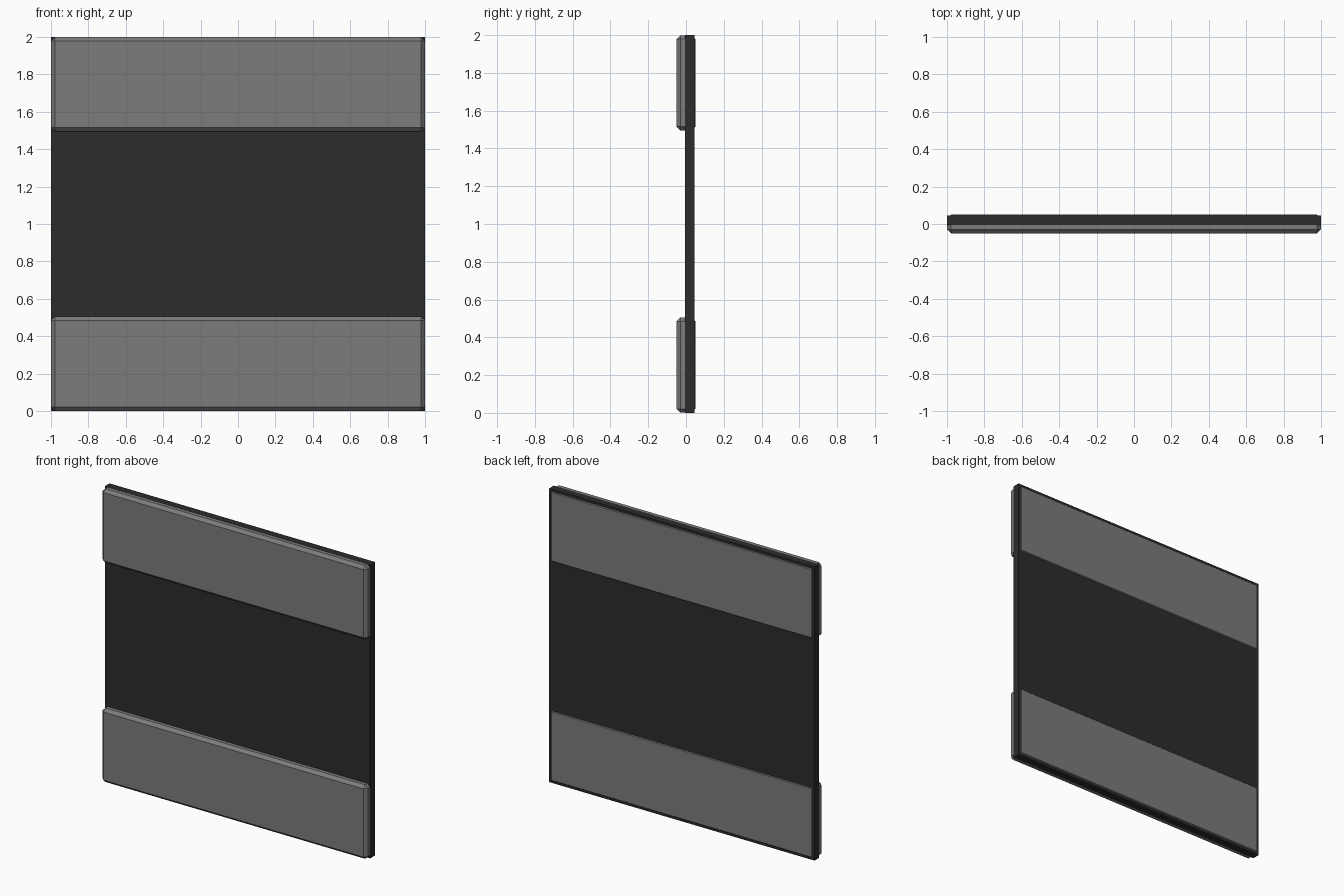
import bpy
import bmesh
from mathutils import Matrix

if "Cube" in bpy.data.objects:
    bpy.data.objects.remove(bpy.data.objects["Cube"])


def material(name, shade):
    mat = bpy.data.materials.new(name)
    mat.diffuse_color = (shade, shade, shade, 1.0)
    mat.use_nodes = True
    mat.node_tree.nodes["Principled BSDF"].inputs["Base Color"].default_value = mat.diffuse_color
    return mat


def box(name, size, centre, mat, chamfer=0.0):
    """Box centred at a point, with optional flat chamfers on every edge."""
    bm = bmesh.new()
    bmesh.ops.create_cube(bm, size=1.0, matrix=Matrix.Diagonal((*size, 1.0)))
    if chamfer:
        bmesh.ops.bevel(bm, geom=bm.edges[:], offset=chamfer, segments=1,
                        affect='EDGES')
    mesh = bpy.data.meshes.new(name)
    bm.to_mesh(mesh)
    bm.free()
    mesh.materials.append(mat)
    obj = bpy.data.objects.new(name, mesh)
    obj.location = centre
    bpy.context.collection.objects.link(obj)
    return obj


frame_grey = material("frame_grey", 0.2)
panel_dark = material("panel_dark", 0.025)

# Thin dark sheet, set towards the back
box("panel", (2.0, 0.05, 2.0), (0, 0.02, 1.0), panel_dark)

# Chamfered rails across the bottom and top, a hair inside the sheet's sides
for name, z in (("bottom_rail", 0.253), ("top_rail", 1.747)):
    box(name, (1.998, 0.1, 0.504), (0, 0, z), frame_grey, chamfer=0.02)
